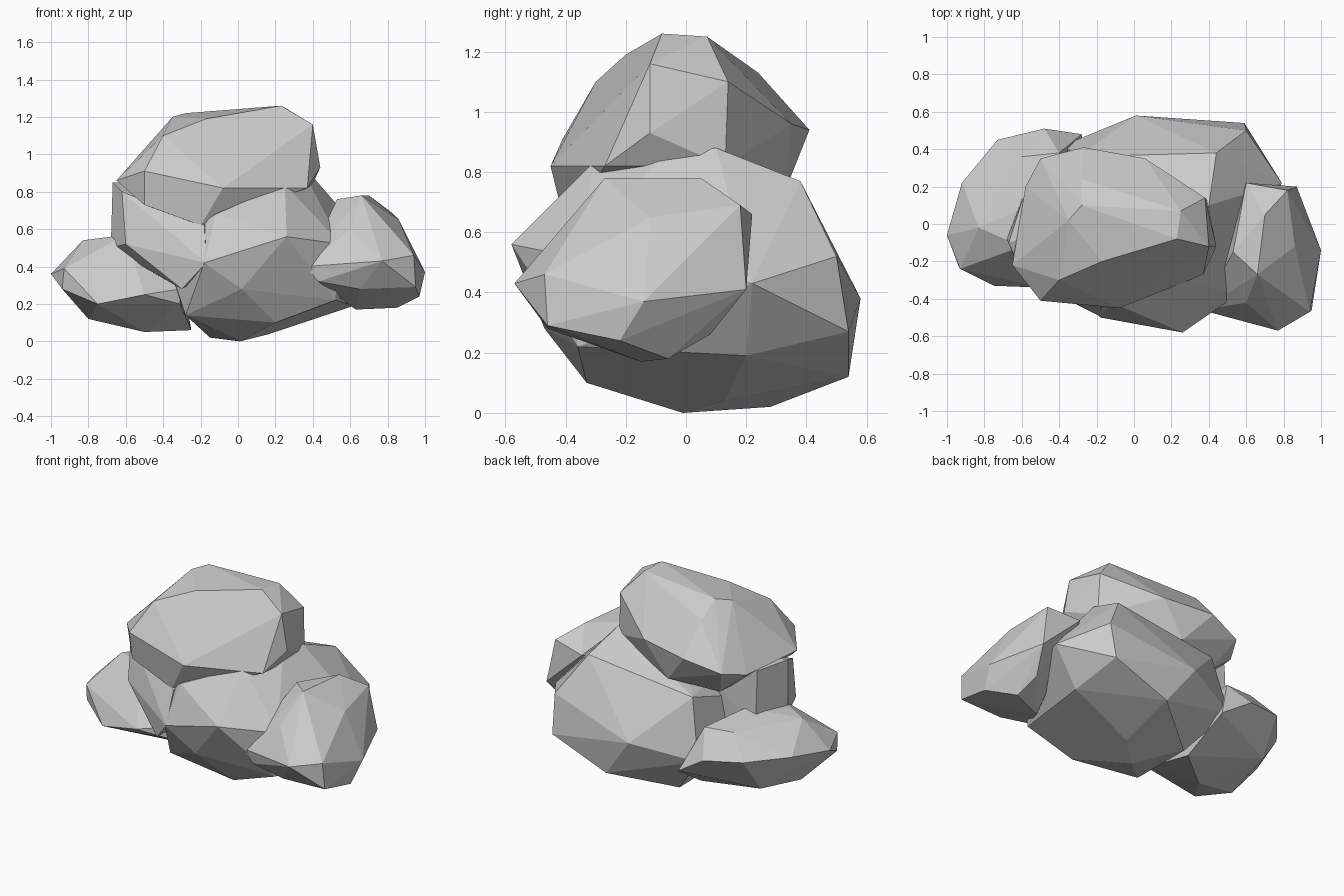
import bpy, bmesh


def boulder(name, points):
    """Chiselled rock: the flat-faced hull around a few corner points."""
    bm = bmesh.new()
    for p in points:
        bm.verts.new(p)
    bmesh.ops.convex_hull(bm, input=bm.verts[:])
    loose = [v for v in bm.verts if not v.link_faces]
    bmesh.ops.delete(bm, geom=loose, context='VERTS')
    bmesh.ops.dissolve_limit(bm, angle_limit=0.05, verts=bm.verts[:], edges=bm.edges[:])
    bmesh.ops.recalc_face_normals(bm, faces=bm.faces[:])
    mesh = bpy.data.meshes.new(name)
    bm.to_mesh(mesh)
    bm.free()
    ob = bpy.data.objects.new(name, mesh)
    bpy.context.collection.objects.link(ob)
    return ob


# Large central rock
boulder("base_boulder", [
    (0.01, -0.01, 0.0), (-0.15, 0.28, 0.02), (0.17, 0.13, 0.04), (0.2, -0.33, 0.1),
    (-0.28, -0.3, 0.14), (0.2, 0.54, 0.12), (0.62, 0.2, 0.19), (0.52, -0.36, 0.22),
    (0.02, -0.47, 0.28), (-0.18, -0.5, 0.42), (0.26, -0.58, 0.56), (0.55, -0.38, 0.52),
    (0.01, 0.58, 0.38), (0.59, 0.54, 0.27), (0.6, 0.5, 0.52), (0.79, 0.22, 0.43),
    (-0.38, 0.42, 0.3), (-0.3, 0.36, 0.68), (0.44, 0.38, 0.77), (0.4, 0.1, 0.88),
    (0.25, -0.3, 0.84), (0.38, -0.08, 0.85), (-0.12, -0.42, 0.68), (-0.4, -0.25, 0.5)])

# Rock perched on top
boulder("top_boulder", [
    (0.23, -0.08, 1.26), (0.25, 0.07, 1.25), (-0.28, 0.1, 1.22), (-0.35, 0.02, 1.2),
    (-0.17, -0.2, 1.19), (-0.4, -0.3, 1.1), (0.4, -0.12, 1.16), (0.38, 0.14, 1.1),
    (0.44, -0.12, 0.93), (0.39, 0.13, 0.82), (0.37, -0.27, 0.82), (-0.08, -0.45, 0.82),
    (-0.5, -0.41, 0.91), (-0.65, -0.22, 0.86), (-0.5, -0.38, 0.73), (-0.2, -0.4, 0.62),
    (-0.27, 0.41, 0.94), (0.06, 0.35, 0.96), (-0.5, 0.35, 0.88), (-0.28, 0.24, 1.13),
    (-0.58, 0.2, 0.84), (-0.1, 0.33, 0.74), (-0.4, 0.22, 0.69)])

# Narrow block wedged under the top rock on the left
boulder("wedge_rock", [
    (-0.67, -0.1, 0.85), (-0.62, -0.22, 0.8), (-0.68, -0.08, 0.5), (-0.6, -0.28, 0.52),
    (-0.3, -0.41, 0.28), (-0.17, -0.5, 0.42), (-0.6, 0.12, 0.84), (-0.6, 0.14, 0.45),
    (-0.18, -0.41, 0.62), (-0.1, 0.1, 0.85), (-0.1, 0.1, 0.4)])

# Low rock on the left
boulder("left_boulder", [
    (-1.0, -0.06, 0.36), (-0.93, -0.24, 0.39), (-0.94, -0.22, 0.28), (-0.75, -0.33, 0.2),
    (-0.5, -0.34, 0.25), (-0.31, -0.25, 0.28), (-0.31, -0.25, 0.2), (-0.83, -0.02, 0.54),
    (-0.6, -0.12, 0.57), (-0.52, 0.12, 0.58), (-0.92, 0.22, 0.4), (-0.73, 0.45, 0.4),
    (-0.48, 0.51, 0.37), (-0.28, 0.48, 0.24), (-0.6, 0.36, 0.53), (-0.4, 0.38, 0.52),
    (-0.8, -0.05, 0.12), (-0.5, 0.0, 0.05), (-0.25, 0.2, 0.06), (-0.75, 0.3, 0.18)])

# Upright rock at the front right, with a tip running in under the base rock
boulder("right_boulder", [
    (0.7, 0.05, 0.78), (0.66, -0.27, 0.78), (0.53, -0.15, 0.76), (0.86, -0.12, 0.65),
    (0.82, 0.18, 0.69), (0.6, 0.22, 0.66), (0.94, -0.15, 0.49), (1.0, -0.14, 0.37),
    (0.87, 0.2, 0.41), (0.94, -0.47, 0.46), (0.95, -0.46, 0.29), (0.77, -0.57, 0.43),
    (0.68, -0.51, 0.37), (0.6, -0.42, 0.6), (0.97, -0.22, 0.24), (0.85, -0.06, 0.18),
    (0.63, -0.15, 0.17), (0.65, -0.46, 0.28), (0.5, -0.36, 0.5), (0.82, 0.08, 0.26),
    (0.36, -0.46, 0.4), (0.43, -0.46, 0.32)])
